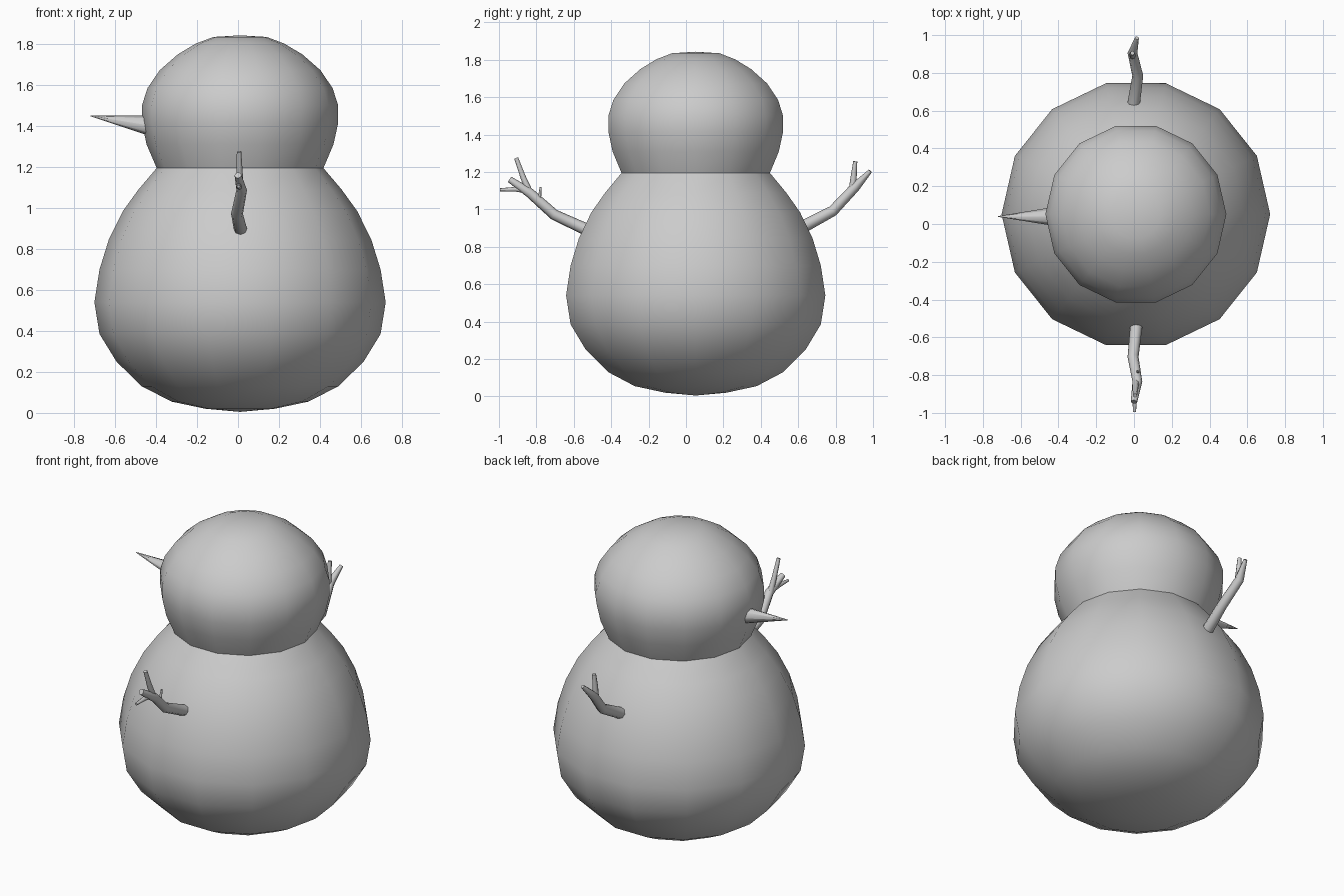
import bpy, bmesh, math
from mathutils import Vector

if "Cube" in bpy.data.objects:
    bpy.data.objects.remove(bpy.data.objects["Cube"])


def finish(bm, name, angle):
    bmesh.ops.recalc_face_normals(bm, faces=bm.faces)
    me = bpy.data.meshes.new(name)
    bm.to_mesh(me)
    bm.free()
    ob = bpy.data.objects.new(name, me)
    bpy.context.collection.objects.link(ob)
    bpy.ops.object.select_all(action='DESELECT')
    ob.select_set(True)
    bpy.context.view_layer.objects.active = ob
    bpy.ops.object.shade_smooth_by_angle(angle=math.radians(angle))
    return ob


def skin(bm, rings, closed_ends=True):
    n = len(rings[0])
    for a, b in zip(rings, rings[1:]):
        for i in range(n):
            j = (i + 1) % n
            bm.faces.new((a[i], a[j], b[j], b[i]))
    if closed_ends:
        bm.faces.new(rings[0])
        bm.faces.new(rings[-1])


def lathe(name, profile, centre, low, high, sides):
    bm = bmesh.new()
    rings = []
    for r, z in profile:
        rings.append([bm.verts.new((centre[0] + r * math.cos(math.tau * i / sides),
                                    centre[1] + r * math.sin(math.tau * i / sides), z))
                      for i in range(sides)])
    skin(bm, rings, False)
    for ring, z in ((rings[0], low), (rings[-1], high)):
        pole = bm.verts.new((centre[0], centre[1], z))
        for i in range(sides):
            bm.faces.new((ring[i], ring[(i + 1) % sides], pole))
    return finish(bm, name, 60)


def add_tube(bm, points, radii, sides=8):
    pts = [Vector(p) for p in points]
    rings = []
    for k, (p, r) in enumerate(zip(pts, radii)):
        d = (pts[min(k + 1, len(pts) - 1)] - pts[max(k - 1, 0)]).normalized()
        u = Vector((1, 0, 0))
        u = (u - d * u.dot(d)).normalized() if abs(d.x) < 0.9 else Vector((0, 1, 0))
        v = d.cross(u).normalized()
        rings.append([bm.verts.new(p + r * (u * math.cos(math.tau * i / sides)
                                            + v * math.sin(math.tau * i / sides)))
                      for i in range(sides)])
    skin(bm, rings)


def branch(name, tubes):
    bm = bmesh.new()
    for points, radii in tubes:
        add_tube(bm, points, radii)
    return finish(bm, name, 50)


# body and head as one turned snow shape
profile = [(0.168, 0.02), (0.334, 0.055), (0.48, 0.13), (0.603, 0.25), (0.686, 0.385),
           (0.711, 0.54), (0.686, 0.70), (0.641, 0.845), (0.572, 0.985), (0.496, 1.09),
           (0.407, 1.195), (0.456, 1.31), (0.479, 1.415), (0.479, 1.50), (0.452, 1.585),
           (0.392, 1.673), (0.304, 1.75), (0.215, 1.803), (0.13, 1.835)]
lathe("snow_body", profile, (0.01, 0.052), 0.005, 1.843, 14)

# carrot nose
branch("nose", [([(-0.38, 0.04, 1.394), (-0.72, 0.04, 1.45)], [0.057, 0.002])])

# front arm: main stick, upper twig, lower twig, stub
branch("front_arm", [
    ([(0.02, -0.48, 0.87), (0.01, -0.56, 0.905), (-0.005, -0.705, 0.972),
      (0.018, -0.835, 1.088), (0.0, -0.942, 1.16)], [0.033, 0.032, 0.029, 0.026, 0.017]),
    ([(0.01, -0.835, 1.09), (0.008, -0.87, 1.17), (0.005, -0.908, 1.275)], [0.018, 0.015, 0.011]),
    ([(0.01, -0.84, 1.10), (0.003, -0.91, 1.108), (0.003, -0.995, 1.105)], [0.016, 0.013, 0.008]),
    ([(0.018, -0.785, 1.045), (0.025, -0.777, 1.12)], [0.010, 0.005]),
])

# back arm: main stick and one twig
branch("back_arm", [
    ([(-0.005, 0.56, 0.875), (0.0, 0.65, 0.92), (0.02, 0.785, 0.992),
      (-0.008, 0.905, 1.12), (0.015, 0.985, 1.205)], [0.034, 0.033, 0.029, 0.026, 0.011]),
    ([(-0.008, 0.89, 1.11), (-0.01, 0.897, 1.18), (-0.008, 0.905, 1.257)], [0.019, 0.016, 0.011]),
])
